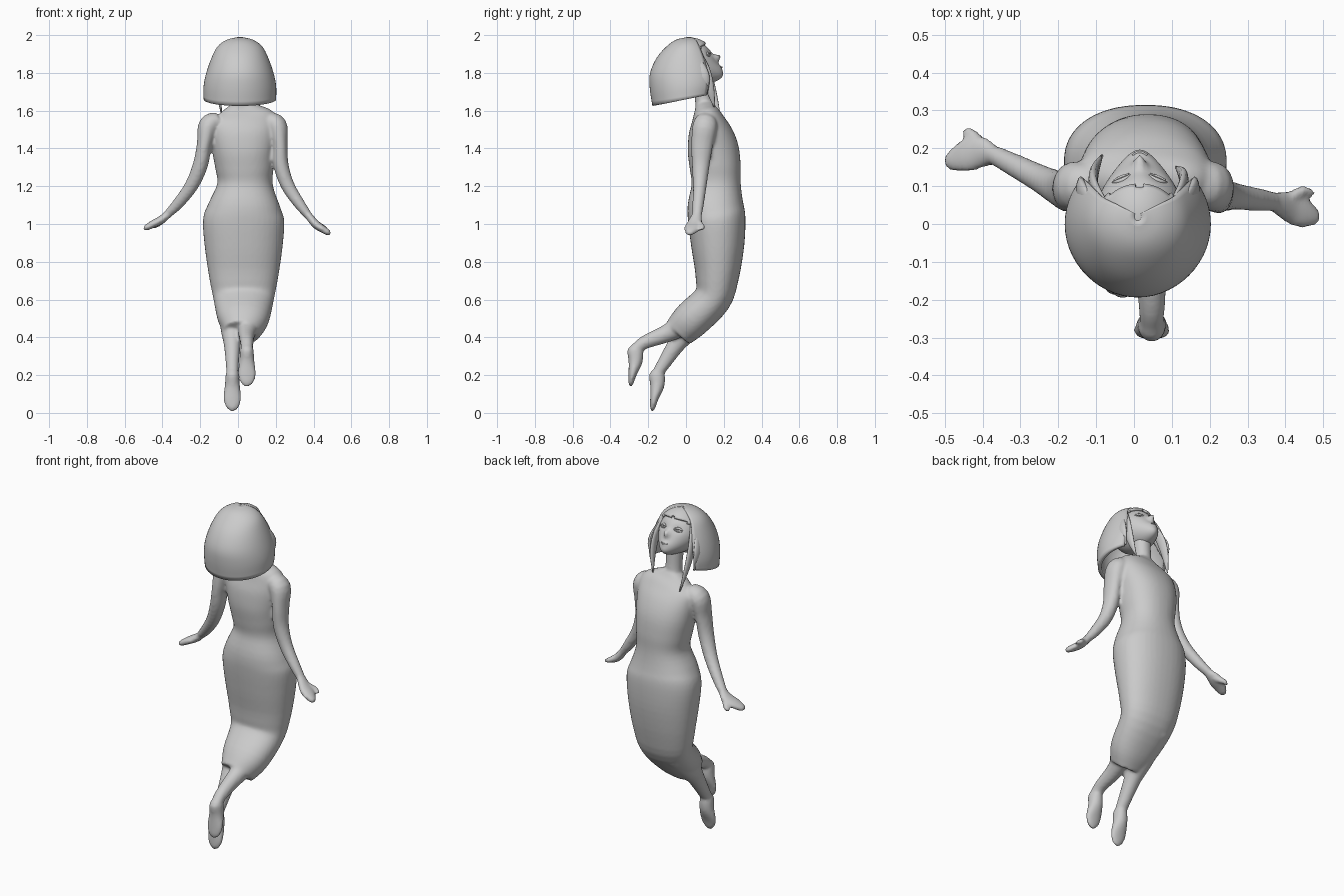
import bpy, bmesh, math
from mathutils import Vector, Matrix

cube = bpy.data.objects.get("Cube")
if cube:
    bpy.data.objects.remove(cube)

clay = bpy.data.materials.new("grey_clay")
clay.use_nodes = True
GREY = (0.6, 0.6, 0.6, 1)
clay.diffuse_color = GREY
clay.node_tree.nodes["Principled BSDF"].inputs["Base Color"].default_value = GREY
X, Y = Vector((1, 0, 0)), Vector((0, 1, 0))


def finish(name, bm):
    bmesh.ops.recalc_face_normals(bm, faces=bm.faces)
    mesh = bpy.data.meshes.new(name)
    bm.to_mesh(mesh)
    bm.free()
    mesh.materials.append(clay)
    for p in mesh.polygons:
        p.use_smooth = True
    obj = bpy.data.objects.new(name, mesh)
    bpy.context.collection.objects.link(obj)
    return obj


def spline(keys, steps):
    """Smooth rows through the key rows."""
    k = [Vector(r) for r in keys]
    k = [k[0] * 2 - k[1]] + k + [k[-1] * 2 - k[-2]]
    rows = []
    for i in range(1, len(k) - 2):
        a, b, c, d = k[i - 1:i + 3]
        for s in range(steps):
            t = s / steps
            rows.append((b * 2 + (c - a) * t + (a * 2 - b * 5 + c * 4 - d) * t * t
                         + (b * 3 - a - c * 3 + d) * t ** 3) / 2)
    return rows + [k[-2]]


def tube(name, keys, side=X, sides=24, steps=4, power=1.0):
    """Closed limb; each key row is x, y, z, half width, half depth."""
    bm = bmesh.new()
    rows = spline(keys, steps)
    pts = [Vector(r[:3]) for r in rows]
    rings = []
    for i, r in enumerate(rows):
        t = (pts[min(i + 1, len(pts) - 1)] - pts[max(i - 1, 0)]).normalized()
        u = (side - t * side.dot(t)).normalized()
        v = t.cross(u)
        ring = []
        for j in range(sides):
            a = math.tau * j / sides
            c, s = (math.copysign(abs(f(a)) ** power, f(a)) for f in (math.cos, math.sin))
            ring.append(bm.verts.new(pts[i] + u * c * max(r[3], .003) + v * s * max(r[4], .003)))
        rings.append(ring)
    for p, q in zip(rings, rings[1:]):
        for j in range(sides):
            bm.faces.new((p[j], p[j - 1], q[j - 1], q[j]))
    bm.faces.new(rings[0])
    bm.faces.new(rings[-1])
    return finish(name, bm)


# Torso and long dress, down to the shins
parts = [tube("body", [
    (.015, .10, 1.635, .06, .045), (.02, .105, 1.60, .12, .062), (.027, .115, 1.555, .175, .085),
    (.03, .127, 1.49, .178, .115), (.03, .143, 1.40, .168, .135), (.035, .155, 1.30, .155, .135),
    (.037, .16, 1.21, .147, .130), (.033, .157, 1.10, .19, .148), (.03, .163, 1.02, .215, .152),
    (.03, .168, .88, .206, .14), (.03, .165, .72, .183, .115), (.03, .14, .605, .16, .10),
    (.028, .03, .495, .135, .10), (.02, -.04, .425, .095, .085)], sides=40, power=.9)]
parts.append(tube("neck", [(.015, .10, 1.57, .06, .05), (.015, .092, 1.66, .046, .045),
                           (.015, .08, 1.78, .05, .05)]))

# Legs and pointed feet
for side, x, ankle, heel in (("left", .047, (-.215, .375), (-.275, .335)),
                             ("right", -.03, (-.115, .265), (-.16, .205))):
    knee_x = .09 if x > 0 else -.035
    ay, az = ankle
    hy, hz = heel
    parts.append(tube(side + "_leg", [
        (knee_x, .15, .59, .07, .08), ((knee_x + x) / 2, .02, .49 if x > 0 else .45, .06, .065),
        (x, (ay + .02) / 2, (az + .47) / 2, .046, .048), (x, ay, az, .035, .036),
        (x, hy + .01, hz + .005, .032, .03)]))
    parts.append(tube(side + "_foot", [
        (x, hy, hz + .025, .022, .022), (x, hy + .005, hz, .035, .042),
        (x, hy + .008, hz - .06, .04, .038), (x, hy - .008, hz - .13, .048, .022),
        (x, hy - .016, hz - .175, .034, .014), (x, hy - .018, hz - .197, .01, .006)]))

# Arms, flat hands and thumbs
parts.append(tube("right_arm", [
    (-.10, .105, 1.55, .05, .045), (-.155, .10, 1.52, .065, .055), (-.178, .09, 1.42, .058, .04),
    (-.20, .095, 1.31, .047, .04), (-.248, .12, 1.20, .037, .036), (-.325, .16, 1.10, .03, .029),
    (-.385, .19, 1.04, .024, .02)], Y))
parts.append(tube("left_arm", [
    (.15, .105, 1.55, .05, .045), (.205, .10, 1.52, .065, .055), (.222, .085, 1.42, .058, .04),
    (.228, .078, 1.31, .047, .04), (.265, .073, 1.20, .036, .036), (.33, .064, 1.10, .03, .029),
    (.38, .058, 1.035, .024, .02)], Y))
parts.append(tube("right_hand", [
    (-.365, .18, 1.055, .024, .02), (-.41, .19, 1.02, .045, .022), (-.45, .178, 1.0, .042, .02),
    (-.485, .165, .98, .026, .016), (-.497, .16, .97, .012, .01)], Y))
parts.append(tube("right_thumb", [(-.40, .205, 1.02, .02, .016), (-.43, .24, .995, .016, .013),
                                  (-.457, .243, .98, .008, .008)], Vector((0, 0, 1))))
parts.append(tube("left_hand", [
    (.365, .06, 1.055, .024, .02), (.41, .045, 1.0, .042, .022), (.445, .03, .975, .042, .02),
    (.475, .018, .955, .026, .016), (.488, .013, .945, .012, .01)], Y))
parts.append(tube("left_thumb", [(.40, .06, 1.01, .02, .016), (.445, .088, .985, .016, .013),
                                 (.477, .08, .97, .008, .008)], Vector((0, 0, 1))))

# Fuse the limbs into one smooth skin
bpy.ops.object.select_all(action="DESELECT")
for p in parts:
    p.select_set(True)
body = parts[0]
bpy.context.view_layer.objects.active = body
bpy.ops.object.join()
remesh = body.modifiers.new("fuse", "REMESH")
remesh.mode = "VOXEL"
remesh.voxel_size = .009
remesh.use_smooth_shade = True
soften = body.modifiers.new("soften", "SMOOTH")
soften.iterations = 5

# Head, tipped back so the face looks upward
TILT = Matrix.Translation((.015, .03, 1.84)) @ Matrix.Rotation(math.radians(28), 4, "X")


def skull(d, grow=1.0):
    """Point on the head in a given direction, tapering to the chin."""
    low = max(0, -d.z)
    x = .115 * d.x * (1 - .38 * low ** 1.5)
    y = .125 * d.y + .085 * low ** 2
    nose = math.exp(-(d.x / .13) ** 2 - ((d.z + .2) / .14) ** 2) * (d.y > 0)
    socket = math.exp(-((abs(d.x) - .4) / .2) ** 2 - ((d.z - .08) / .14) ** 2) * (d.y > 0)
    lips = math.exp(-(d.x / .22) ** 2 - ((d.z + .6) / .09) ** 2) * (d.y > 0)
    return Vector((x, y + .032 * nose - .008 * socket + .006 * lips, .135 * d.z)) * grow


def sphere():
    bm = bmesh.new()
    bmesh.ops.create_uvsphere(bm, u_segments=64, v_segments=40, radius=1)
    return bm


bm = sphere()
for v in bm.verts:
    v.co = TILT @ skull(v.co)
finish("head", bm)

# Closed eyelids and mouth follow the face surface
def face_line(name, cx, cz, width, bow, thick):
    keys = []
    for i in range(7):
        t = i / 3 - 1
        d = Vector((cx + width * t, 0, cz + bow * (1 - t * t)))
        d.y = math.sqrt(1 - d.x ** 2 - d.z ** 2)
        r = thick * (1 - .8 * t * t)
        keys.append((*(TILT @ skull(d)), r, r))
    tube(name, keys, Vector((0, .4, 1)), 8)


for side, sx in (("left", 1), ("right", -1)):
    face_line(side + "_eyelid", sx * .42, .06, .2, .07, .007)
    face_line(side + "_lower_lid", sx * .42, .03, .17, -.03, .004)
face_line("mouth", 0, -.58, .2, -.04, .004)

# Fringe cap over the forehead
bm = sphere()
bmesh.ops.delete(bm, geom=[v for v in bm.verts if v.co.z < .46 - .12 * abs(v.co.x) or v.co.y < -.4],
                 context="VERTS")
for v in bm.verts:
    v.co = TILT @ skull(v.co, 1.11)
fringe = finish("fringe", bm)
fringe.modifiers.new("thickness", "SOLIDIFY").thickness = .014

# Bob haircut: open arcs round the back, with a lower rim behind
bm = bmesh.new()
rings = []
for z, cy, rx, ry, drop in spline([
        (1.99, .02, .01, .012, 0), (1.975, .012, .07, .065, 0), (1.94, .005, .118, .108, 0),
        (1.88, 0, .15, .155, 0), (1.80, 0, .178, .19, 0), (1.73, 0, .192, .192, .01),
        (1.66, 0, .192, .178, .035)], 4):
    ring = []
    for j in range(41):
        a = math.radians(-128 + 256 * j / 40)
        ring.append(bm.verts.new((.01 + rx * math.sin(a), cy - ry * math.cos(a),
                                  z - drop * math.cos(a))))
    rings.append(ring)
for p, q in zip(rings, rings[1:]):
    for j in range(40):
        bm.faces.new((p[j], p[j + 1], q[j + 1], q[j]))
hair = finish("bob_hair", bm)
shell = hair.modifiers.new("thickness", "SOLIDIFY")
shell.thickness = .02
shell.offset = -1

# Loose locks beside the face
for name, keys in {
    "left_lock": [(.105, .05, 1.92, .01, .02), (.128, .095, 1.82, .012, .03),
                  (.13, .125, 1.72, .012, .024), (.112, .15, 1.62, .003, .004)],
    "right_lock": [(-.08, .05, 1.92, .01, .02), (-.105, .095, 1.82, .012, .03),
                   (-.105, .135, 1.71, .012, .024), (-.085, .18, 1.57, .003, .004)],
    "left_side_lock": [(.13, .04, 1.88, .01, .03), (.16, .085, 1.78, .014, .04),
                       (.15, .11, 1.69, .004, .006)],
    "right_side_lock": [(-.11, .04, 1.88, .01, .03), (-.14, .085, 1.78, .014, .04),
                        (-.13, .11, 1.68, .004, .006)],
}.items():
    tube(name, keys, X, 12)
